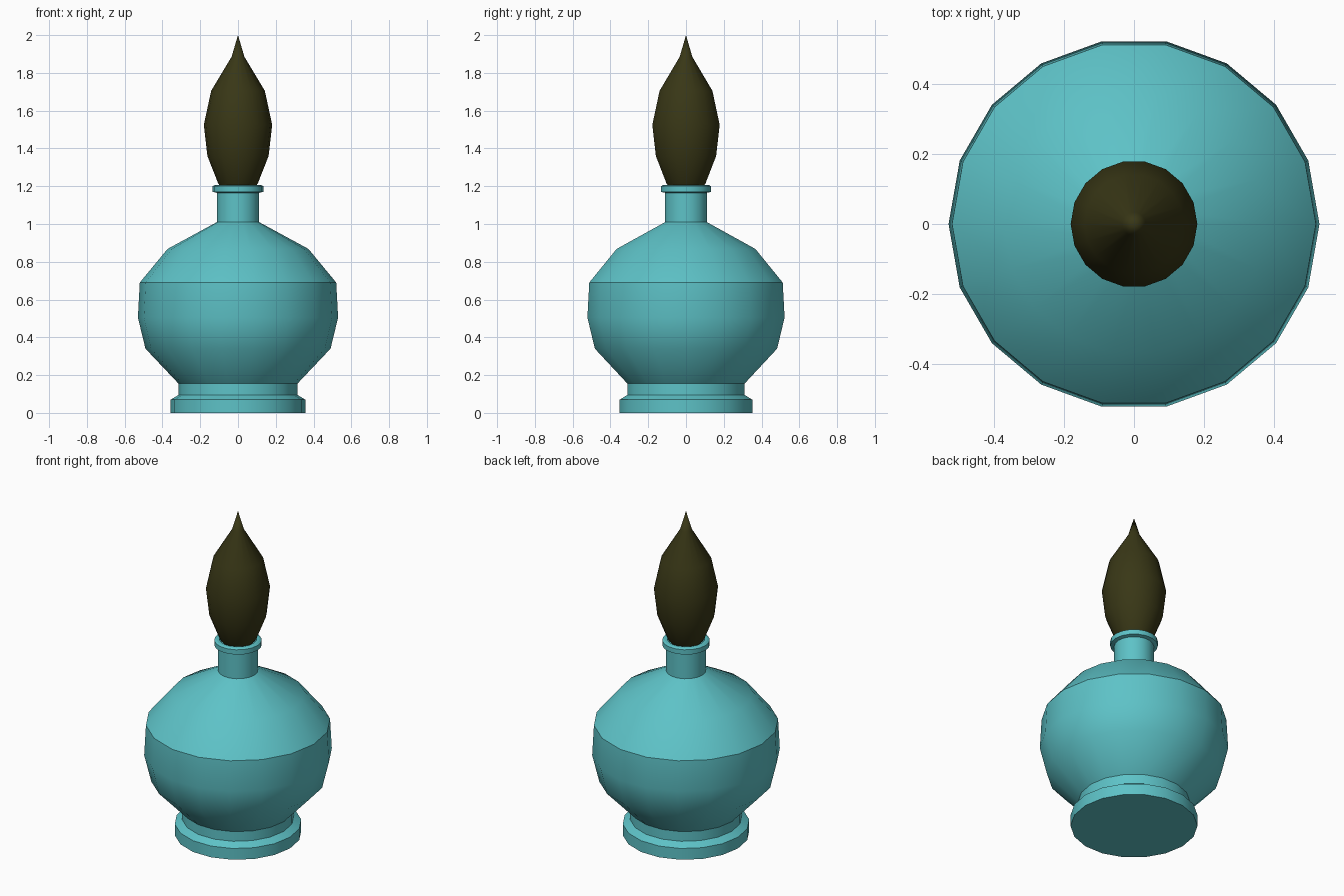
import bpy, math

if "Cube" in bpy.data.objects:
    bpy.data.objects.remove(bpy.data.objects["Cube"])

SIDES = 18


def material(name, color):
    m = bpy.data.materials.new(name)
    m.diffuse_color = (*color, 1)
    m.use_nodes = True
    m.node_tree.nodes["Principled BSDF"].inputs["Base Color"].default_value = m.diffuse_color
    return m


def lathe(name, profile, mat):
    """Spin (radius, z) points about z; zero radius gives a pole."""
    verts, rings, faces = [], [], []
    for r, z in profile:
        n = SIDES if r > 0 else 1
        rings.append([len(verts) + i % n for i in range(SIDES)])
        verts += [(r * math.cos(2 * math.pi * i / SIDES),
                   r * math.sin(2 * math.pi * i / SIDES), z) for i in range(n)]
    for a, b in zip(rings, rings[1:]):
        for i in range(SIDES):
            j = (i + 1) % SIDES
            faces.append(list(dict.fromkeys((a[i], a[j], b[j], b[i]))))
    mesh = bpy.data.meshes.new(name)
    mesh.from_pydata(verts, [], faces)
    mesh.materials.append(mat)
    obj = bpy.data.objects.new(name, mesh)
    bpy.context.collection.objects.link(obj)
    bpy.ops.object.select_all(action='DESELECT')
    obj.select_set(True)
    bpy.context.view_layer.objects.active = obj
    bpy.ops.object.shade_smooth_by_angle(angle=math.radians(30))
    return obj


teal = material("teal", (0.11, 0.54, 0.57))
olive = material("dark_olive", (0.04, 0.038, 0.008))

# Bottle: stepped foot, round belly, neck and lipped rim with a shallow recess
lathe("bottle", [
    (0, 0), (0.357, 0), (0.357, 0.07), (0.315, 0.095), (0.315, 0.155),
    (0.49, 0.34), (0.53, 0.505), (0.52, 0.69), (0.373, 0.868), (0.112, 1.01),
    (0.112, 1.165), (0.134, 1.17), (0.134, 1.2), (0.122, 1.207),
    (0.106, 1.207), (0.1, 1.17), (0, 1.17)], teal)

# Flame-shaped stopper
lathe("stopper", [
    (0, 1.172), (0.072, 1.172), (0.105, 1.215), (0.162, 1.36), (0.181, 1.525),
    (0.142, 1.705), (0.034, 1.885), (0, 2.0)], olive)
